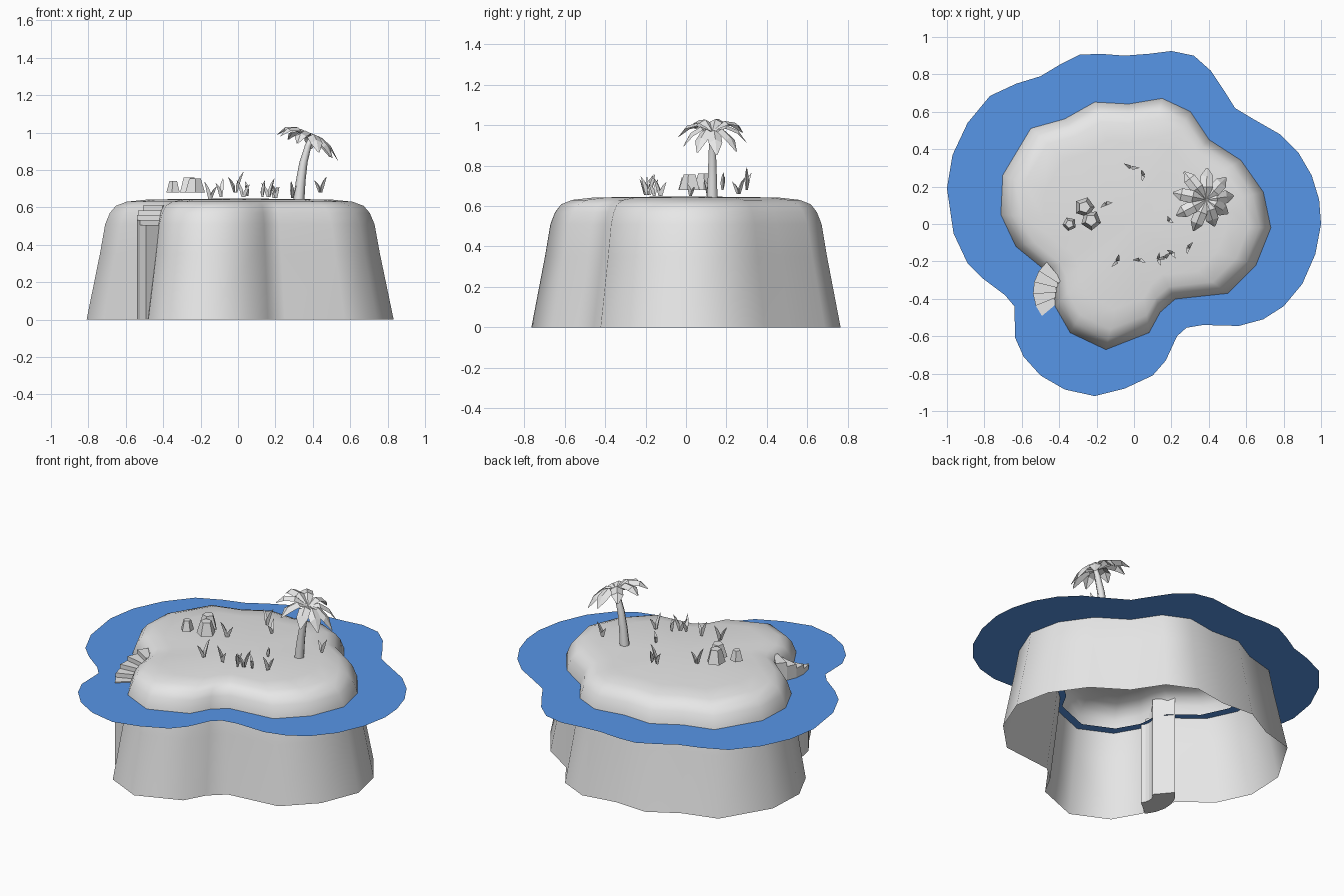
import bpy, bmesh, math
from mathutils import Vector

cube = bpy.data.objects.get("Cube")
if cube:
    bpy.data.objects.remove(cube)


def make_material(name, color):
    mat = bpy.data.materials.new(name)
    mat.use_nodes = True
    mat.diffuse_color = (*color, 1)
    mat.node_tree.nodes["Principled BSDF"].inputs["Base Color"].default_value = (*color, 1)
    return mat


grey = make_material("plain_grey", (0.8, 0.8, 0.8))
blue = make_material("water_blue", (0.12, 0.38, 1.0))


def finish(name, bm, mat, smooth=False):
    """Turn a bmesh into a scene object."""
    mesh = bpy.data.meshes.new(name)
    bm.to_mesh(mesh)
    bm.free()
    mesh.materials.append(mat)
    for poly in mesh.polygons:
        poly.use_smooth = smooth
    obj = bpy.data.objects.new(name, mesh)
    bpy.context.collection.objects.link(obj)
    return obj


def loft(bm, rings, cap_start=False, cap_end=True):
    """Skin a list of counter-clockwise rings from bottom to top."""
    loops = [[bm.verts.new(p) for p in ring] for ring in rings]
    for low, high in zip(loops, loops[1:]):
        n = len(low)
        for i in range(n):
            j = (i + 1) % n
            bm.faces.new((low[i], low[j], high[j], high[i]))
    if cap_start:
        bm.faces.new(loops[0][::-1])
    if cap_end:
        bm.faces.new(loops[-1])
    return loops


def circle(center, radius, sides, turn=0.0):
    return [Vector(center) + Vector((radius * math.cos(turn + math.tau * i / sides),
                                     radius * math.sin(turn + math.tau * i / sides), 0))
            for i in range(sides)]


# Shoreline, counter-clockwise
WATER_Z = 0.5
shore = [(.73, -.02), (.69, .17), (.57, .34), (.4, .45), (.3, .6), (.15, .67), (-.03, .64),
         (-.21, .65), (-.37, .56), (-.55, .51), (-.7, .26), (-.71, .05), (-.63, -.12),
         (-.47, -.25), (-.43, -.34), (-.42, -.44), (-.34, -.58), (-.15, -.67), (.08, -.58),
         (.14, -.47), (.22, -.4), (.5, -.37), (.65, -.22)]


def shore_ring(scale, z):
    return [(x * scale, y * scale, z) for x, y in shore]


# Island: hollow shell, open underneath
bm = bmesh.new()
profile = [(1.14, 0), (1.04, .35), (1, .51), (.965, .57), (.92, .608), (.84, .63), (.68, .642)]
loops = loft(bm, [shore_ring(s, z) for s, z in profile], cap_end=False)
peak = bm.verts.new((0, 0, .648))
for a, b in zip(loops[-1], loops[-1][1:] + loops[-1][:1]):
    bm.faces.new((a, b, peak))
finish("island", bm, grey, smooth=True)

# Water: flat sheet with a hole hidden inside the island
sea_edge = [(1, 0), (.99, .13), (.95, .26), (.88, .38), (.78, .48), (.64, .56), (.54, .62),
            (.49, .7), (.41, .82), (.32, .9), (.2, .925), (.08, .91), (-.05, .9), (-.18, .91),
            (-.29, .905), (-.4, .85), (-.5, .79), (-.63, .75), (-.77, .685), (-.89, .54),
            (-.97, .37), (-1, .19), (-.965, -.05), (-.89, -.21), (-.81, -.29), (-.69, -.38),
            (-.64, -.44), (-.635, -.61), (-.59, -.71), (-.5, -.81), (-.37, -.885),
            (-.21, -.92), (-.05, -.88), (.1, -.81), (.17, -.73), (.23, -.6), (.28, -.555),
            (.37, -.54), (.56, -.545), (.69, -.51), (.8, -.44), (.9, -.32), (.97, -.16)]
bm = bmesh.new()
edges = []
for ring in ([(x, y, WATER_Z) for x, y in sea_edge], shore_ring(.92, WATER_Z)):
    verts = [bm.verts.new(p) for p in ring]
    edges += [bm.edges.new((verts[i - 1], verts[i])) for i in range(len(verts))]
bmesh.ops.triangle_fill(bm, edges=edges, use_beauty=True, normal=(0, 0, 1))
for face in bm.faces:
    face.normal_update()
    if face.normal.z < 0:
        face.normal_flip()
finish("water", bm, blue)

# Steps: a fan of wedges that climb towards the back
STEPS = 5
for k in range(STEPS):
    a0, a1 = (math.radians(130 + 90 * (k + d) / STEPS) for d in (0, 1))
    wedge = [(r, a) for r, a in ((.08, a0), (.205, a0), (.205, a1), (.08, a1))]
    rings = [[(-.335 + r * math.cos(a), -.36 + r * math.sin(a), z) for r, a in wedge]
             for z in (0, .61 - .026 * k)]
    bm = bmesh.new()
    loft(bm, rings, cap_start=True)
    finish(f"step_{k + 1}", bm, grey)

# Palm trunk: a bent tapering tube
bm = bmesh.new()
trunk = [(.325, .635, .03), (.335, .74, .026), (.35, .84, .022), (.375, .93, .018),
         (.39, .97, .014)]
loft(bm, [circle((x, .13, z), r, 6) for x, z, r in trunk])
finish("palm_trunk", bm, grey, smooth=True)

# Palm leaves: folded blades on a crown that tilts to +x
crown = Vector((.385, .13, .97))
for k, length in enumerate((.15, .16, .17, .19, .18, .18, .18, .15, .14)):
    angle = math.tau * (k + .2) / 9
    out = Vector((math.cos(angle), math.sin(angle), 0))
    side = Vector((-out.y, out.x, 0))
    bm = bmesh.new()
    rows = []
    for t, half, lift in ((0, .008, 0), (.4, .034, .03), (.75, .034, .005), (1, .004, -.055)):
        mid = crown + out * length * t
        mid.z += lift - .42 * out.x * length * t
        fold = Vector((0, 0, -.5 * half))
        rows.append([bm.verts.new(p) for p in
                     (mid - side * half + fold, mid, mid + side * half + fold)])
    for low, high in zip(rows, rows[1:]):
        for i in (0, 1):
            bm.faces.new((low[i], high[i], high[i + 1], low[i + 1]))
    finish(f"palm_leaf_{k + 1}", bm, grey)

# Rocks: five-sided blocks with narrow tops
rocks = [(-.265, .09, .055, .08), (-.23, .02, .055, .075), (-.345, 0, .038, .06)]
for k, (x, y, r, h) in enumerate(rocks):
    bm = bmesh.new()
    loft(bm, [circle((x, y, .68), r, 5, k), circle((x, y, .68 + h), r * .58, 5, k)],
         cap_start=True)
    finish(f"rock_{k + 1}", bm, grey)

# Grass: tufts of leaning pointed blades
tufts = [(-.015, .3, .68, .11), (.05, .26, .66, .08), (-.15, .11, .645, .09),
         (.19, .02, .65, .06), (-.09, -.2, .655, .1), (.03, -.19, .655, .09),
         (.13, -.19, .655, .09), (.165, -.18, .655, .1), (.205, -.155, .65, .08),
         (.29, -.125, .65, .09), (.44, .18, .68, .085)]
for k, (x, y, z, height) in enumerate(tufts):
    bm = bmesh.new()
    for b in (0, 1):
        turn = k * 1.9 + b * 2.6
        lean = Vector((math.cos(turn), math.sin(turn), 0)) * height * .35
        tall = height * (1 - .25 * b)
        rings = []
        for t, r in ((0, .006), (.4, .012), (.75, .008), (1, .001)):
            center = Vector((x, y, z + tall * t)) + lean * (.15 + t * t)
            rings.append(circle(center, r, 3, turn))
        loft(bm, rings, cap_start=True)
    finish(f"grass_tuft_{k + 1}", bm, grey)
